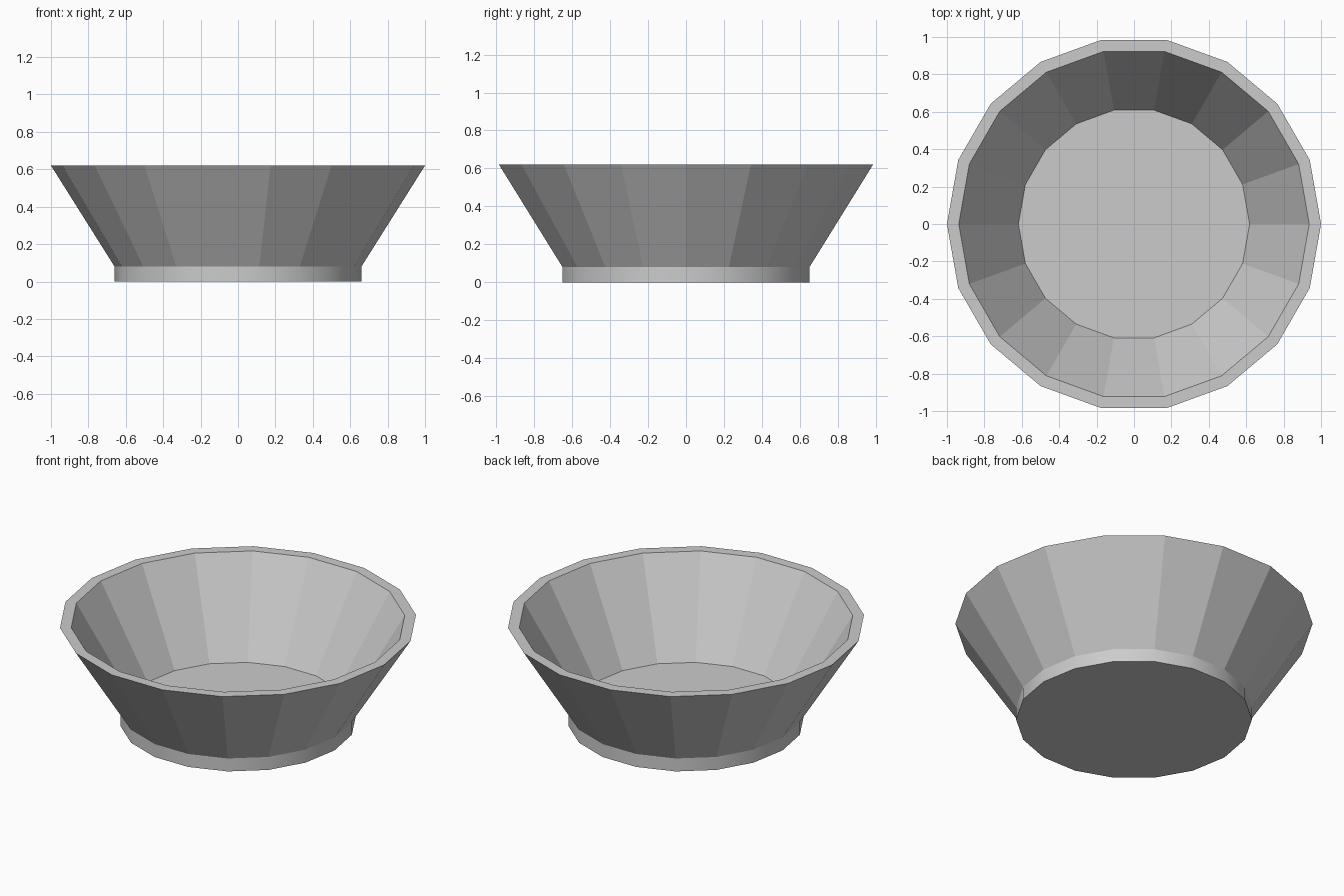
import bpy, bmesh
from math import cos, sin, tau

if "Cube" in bpy.data.objects:
    bpy.data.objects.remove(bpy.data.objects["Cube"])

SIDES = 18
# Profile (radius, z): foot, flared outer wall, flat rim, inner wall, floor
PROFILE = [(0.66, 0), (0.66, 0.08), (1.0, 0.62), (0.937, 0.62), (0.618, 0.08)]

bm = bmesh.new()
rings = [[bm.verts.new((r * cos(tau * i / SIDES), r * sin(tau * i / SIDES), z))
          for i in range(SIDES)] for r, z in PROFILE]

# Walls: the foot band is smooth, everything above is faceted
for level, (low, high) in enumerate(zip(rings, rings[1:])):
    for i in range(SIDES):
        j = (i + 1) % SIDES
        face = bm.faces.new((low[i], low[j], high[j], high[i]))
        face.smooth = level == 0

# Underside and inner floor
bm.faces.new(rings[0][::-1])
bm.faces.new(rings[-1])

mesh = bpy.data.meshes.new("bowl")
bm.to_mesh(mesh)
bm.free()
bowl = bpy.data.objects.new("bowl", mesh)
bpy.context.collection.objects.link(bowl)
